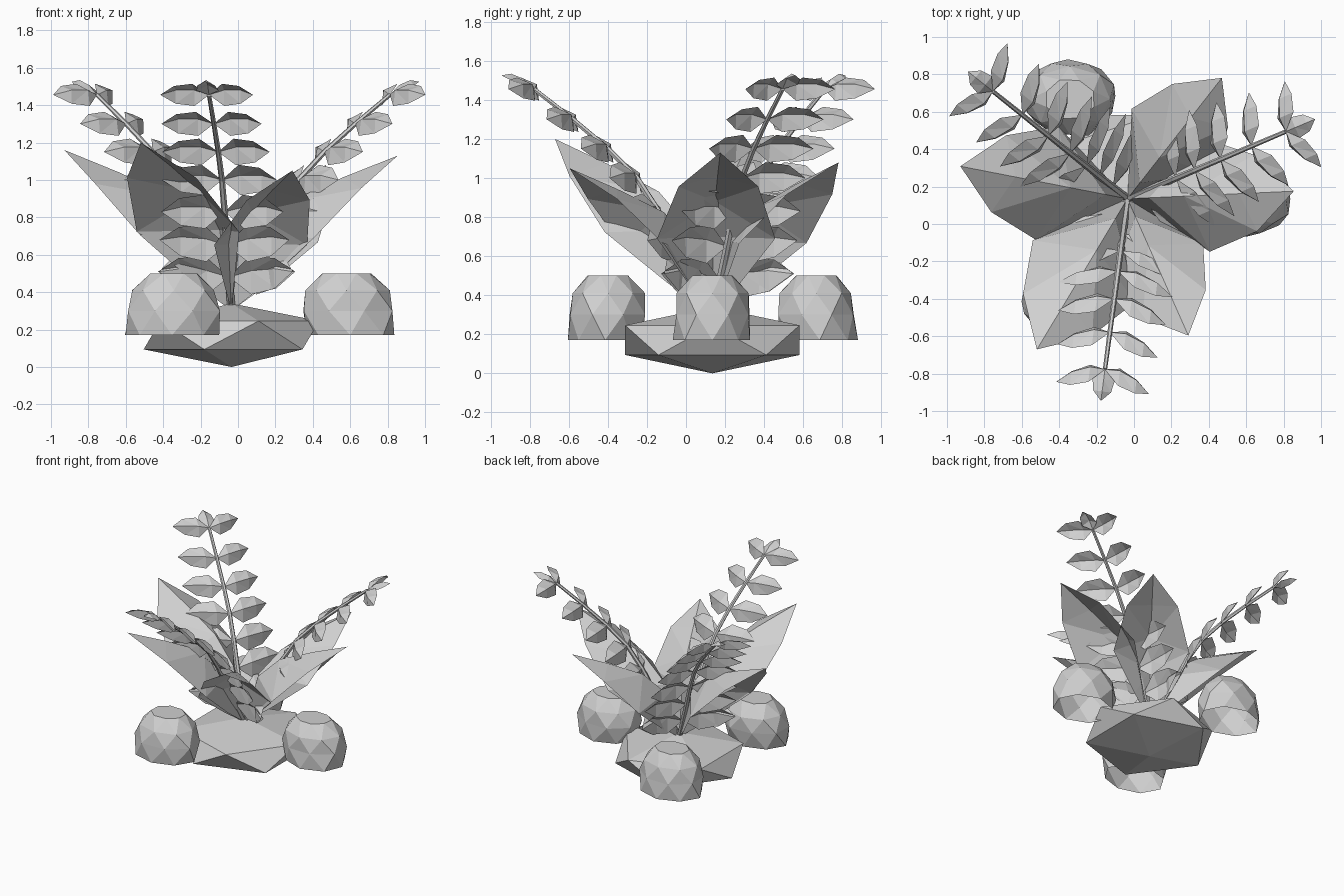
import bpy, bmesh, math, random
from mathutils import Vector

random.seed(4)
default = bpy.data.objects.get("Cube")
if default:
    bpy.data.objects.remove(default, do_unlink=True)

grey = bpy.data.materials.new("light_grey")
grey.use_nodes = True
grey.diffuse_color = (0.63, 0.63, 0.63, 1)
grey.node_tree.nodes["Principled BSDF"].inputs["Base Color"].default_value = (0.63, 0.63, 0.63, 1)

CENTRE = Vector((-0.035, 0.135, 0))
UP = Vector((0, 0, 1))


def finish(name, bm, closed=False):
    if closed:
        bmesh.ops.recalc_face_normals(bm, faces=bm.faces[:])
    mesh = bpy.data.meshes.new(name)
    bm.to_mesh(mesh)
    bm.free()
    mesh.materials.append(grey)
    obj = bpy.data.objects.new(name, mesh)
    bpy.context.collection.objects.link(obj)
    return obj


def heading(degrees):
    a = math.radians(degrees)
    return Vector((math.cos(a), math.sin(a), 0)), Vector((-math.sin(a), math.cos(a), 0))


def folded_blade(bm, base, tip, rib, left, right):
    """Blade folded along its midrib, made of two triangulated halves."""
    b, t = bm.verts.new(base), bm.verts.new(tip)
    r = [bm.verts.new(p) for p in rib]
    for side, flip in ((left, True), (right, False)):
        e = [bm.verts.new(p) for p in side]
        faces = [(b, e[0], r[0])]
        for i in range(len(r) - 1):
            faces += [(r[i], e[i], e[i + 1]), (r[i], e[i + 1], r[i + 1])]
        faces.append((r[-1], e[-1], t))
        for f in faces:
            bm.faces.new(f[::-1] if flip else f)


# Faceted soil base
bm = bmesh.new()
bmesh.ops.create_icosphere(bm, subdivisions=1, radius=1)
for v in bm.verts:
    v.co = CENTRE + Vector((v.co.x * 0.525, v.co.y * 0.525, 0.17 + v.co.z * 0.17))
finish("base", bm, True)

# Three hollow boulders, open underneath: height, size, outward shift
ROCK_RINGS = ((0.17, 0.95, 0.02), (0.3, 1.0, 0), (0.41, 0.88, 0), (0.5, 0.54, 0))
SIDES = 8
for n, angle in enumerate((0, 120, 240)):
    out, _ = heading(angle)
    bm = bmesh.new()
    rings = []
    for k, (z, size, shift) in enumerate(ROCK_RINGS):
        spot = CENTRE + out * (0.615 + shift)
        ring = []
        for i in range(SIDES):
            a = math.tau * (i + 0.5 * (k % 2)) / SIDES
            s = size * random.uniform(0.95, 1.05)
            ring.append(bm.verts.new(spot + Vector((0.255 * s * math.cos(a), 0.205 * s * math.sin(a), z))))
        rings.append(ring)
    for k in range(len(rings) - 1):
        lo, hi = rings[k], rings[k + 1]
        for i in range(SIDES):
            j = (i + 1) % SIDES
            if k % 2 == 0:
                bm.faces.new((lo[i], lo[j], hi[i]))
                bm.faces.new((lo[j], hi[j], hi[i]))
            else:
                bm.faces.new((lo[i], lo[j], hi[j]))
                bm.faces.new((lo[i], hi[j], hi[i]))
    bm.faces.new(rings[-1])
    finish(f"boulder_{n + 1}", bm, True)

# Broad leaves with a raised ridge: heading, reach, tip height
LEAVES = ((169, 0.91, 1.16), (2.6, 0.89, 1.13), (-121, 0.94, 1.2), (-66, 0.8, 1.05), (52, 0.82, 1.08))
RIB = ((0.13, 0.48), (0.34, 0.7), (0.67, 0.86))
EDGE = ((0.2, 0.18, 0.14), (0.48, 0.47, 0.34), (0.77, 0.79, 0.23))
for n, (angle, reach, top) in enumerate(LEAVES):
    out, side = heading(angle)
    root = CENTRE + UP * 0.3

    def place(r, z, w=0):
        return root + out * r * reach + UP * z * (top - 0.3) + side * w * reach

    bm = bmesh.new()
    folded_blade(bm, root, place(1, 1), [place(*p) for p in RIB],
                 [place(*p) for p in EDGE], [place(r, z, -w) for r, z, w in EDGE])
    finish(f"broad_leaf_{n + 1}", bm)

# Arching stems with paired leaflets: distance out, height
STEM = ((0, 0.3), (0.1, 0.48), (0.19, 0.65), (0.28, 0.83), (0.39, 1.0), (0.54, 1.15), (0.72, 1.3), (0.92, 1.455))
for n, angle in enumerate((-97.5, 141.4, 23)):
    out, side = heading(angle)
    path = [CENTRE + out * r + UP * z for r, z in STEM]

    # Six-sided tapering stem
    bm = bmesh.new()
    rings = []
    for k, p in enumerate(path):
        along = (path[min(k + 1, 7)] - path[max(k - 1, 0)]).normalized()
        cross = side.cross(along)
        thick = 0.022 - 0.0015 * k
        rings.append([bm.verts.new(p + (side * math.cos(a) + cross * math.sin(a)) * thick)
                      for a in (math.tau * i / 6 for i in range(6))])
    for lo, hi in zip(rings, rings[1:]):
        for i in range(6):
            bm.faces.new((lo[i], lo[i - 1], hi[i - 1], hi[i]))
    bm.faces.new(rings[0])
    bm.faces.new(rings[-1])
    finish(f"stem_{n + 1}", bm, True)

    # Ridged leaflets, larger towards the root
    bm = bmesh.new()

    def leaflet(base, tip, across, width, ridge):
        span = tip - base
        mids = [base + span * t for t in (0.32, 0.7)]
        halves = [across * width, across * width * 0.8]
        folded_blade(bm, base, tip, [m + ridge for m in mids],
                     [m + h for m, h in zip(mids, halves)],
                     [m - h for m, h in zip(mids, halves)])

    for k in range(1, 8):
        along = (path[min(k + 1, 7)] - path[k - 1]).normalized()
        across = (along + UP * 0.4).normalized()
        ridge = UP * 0.025 - out * 0.035
        size = 0.25 + 0.02 * (7 - k)
        for s in (1, -1):
            tip = path[k] + side * s * size + out * 0.1 + UP * (0.03 if k < 3 else 0)
            leaflet(path[k], tip, across * s, 0.28 * size + 0.005, ridge)
    leaflet(path[-1], path[-1] + out * 0.17 + UP * 0.07, side, 0.06, UP * 0.03)
    finish(f"leaflets_{n + 1}", bm)
